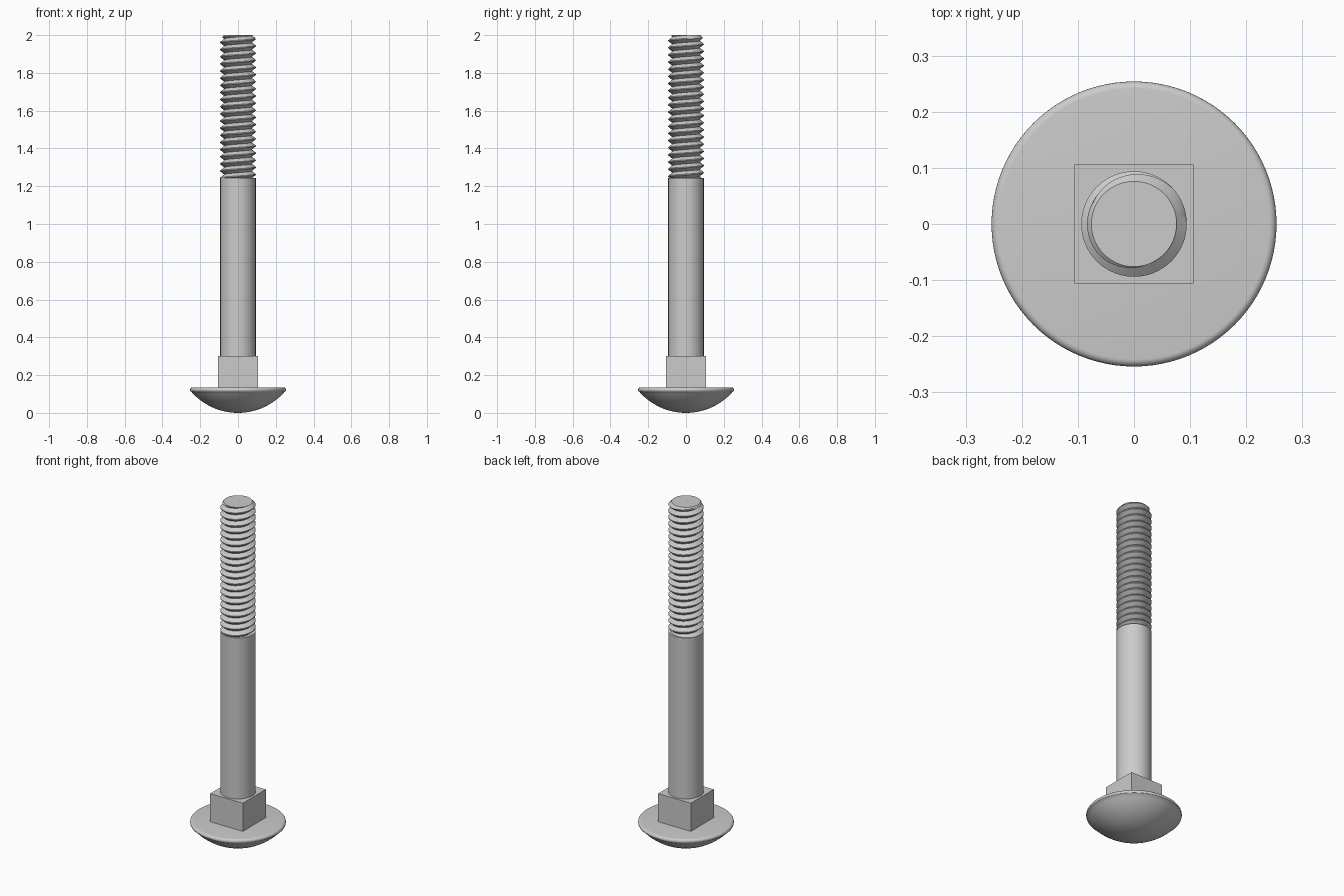
import bpy, bmesh, math

if "Cube" in bpy.data.objects:
    bpy.data.objects.remove(bpy.data.objects["Cube"], do_unlink=True)

steel = bpy.data.materials.new("grey steel")
steel.use_nodes = True
GREY = (0.6, 0.6, 0.6, 1)
steel.diffuse_color = GREY
steel.node_tree.nodes["Principled BSDF"].inputs["Base Color"].default_value = GREY


def finish(bm, name, smooth_angle=None):
    bmesh.ops.remove_doubles(bm, verts=bm.verts, dist=1e-5)
    bmesh.ops.recalc_face_normals(bm, faces=bm.faces)
    mesh = bpy.data.meshes.new(name)
    bm.to_mesh(mesh)
    bm.free()
    mesh.materials.append(steel)
    obj = bpy.data.objects.new(name, mesh)
    bpy.context.collection.objects.link(obj)
    if smooth_angle:
        bpy.ops.object.select_all(action="DESELECT")
        obj.select_set(True)
        bpy.context.view_layer.objects.active = obj
        bpy.ops.object.shade_smooth_by_angle(angle=math.radians(smooth_angle))
    return obj


def lathe(name, profile, steps=96):
    bm = bmesh.new()
    verts = [bm.verts.new((r, 0, z)) for r, z in profile]
    edges = [bm.edges.new(pair) for pair in zip(verts, verts[1:])]
    bmesh.ops.spin(bm, geom=verts + edges, axis=(0, 0, 1), cent=(0, 0, 0),
                   angle=math.tau, steps=steps)
    return finish(bm, name, 35)


# Domed head: spherical cap, rounded rim, flat upper face
HEAD_TOP, RIM = 0.135, 0.254
dome_r = 0.329
dome_end = math.asin(0.248 / dome_r)
profile = []
for i in range(17):
    a = dome_end * i / 16
    profile.append((dome_r * math.sin(a), dome_r * (1 - math.cos(a))))
fillet = 0.013
for i in range(9):
    a = math.radians(-35 + 125 * i / 8)
    profile.append((RIM - fillet + fillet * math.cos(a),
                    HEAD_TOP - fillet + fillet * math.sin(a)))
profile.append((0, HEAD_TOP))
lathe("domed_head", profile)

# Square neck
NECK_TOP, NECK_HALF = 0.3, 0.106
bm = bmesh.new()
bmesh.ops.create_cube(bm, size=1)
for v in bm.verts:
    v.co.x *= 2 * NECK_HALF
    v.co.y *= 2 * NECK_HALF
    v.co.z = NECK_TOP if v.co.z > 0 else HEAD_TOP
finish(bm, "square_neck")

# Plain shank
SHANK_R, SHANK_TOP = 0.094, 1.243
lathe("plain_shank", [(0, NECK_TOP), (SHANK_R, NECK_TOP),
                      (SHANK_R, SHANK_TOP), (0, SHANK_TOP)])

# Right-handed thread: a helical sheet trimmed at both ends
PITCH, ROOT_R, TIP_R, TOP = 0.0378, 0.073, 0.076, 2.0
SIDES = 72
KNOTS = (0, 0.22, 0.44, 0.56, 0.78)   # root, flank, crest, crest, flank


def thread_radius(phase):
    distance = abs(phase % 1 - 0.5)   # zero at the crest
    t = min(max((0.5 - distance) / 0.44, 0), 1)
    return ROOT_R + (SHANK_R - ROOT_R) * t


bm = bmesh.new()
turns = math.ceil((TOP - SHANK_TOP) / PITCH) + 1
columns = []
for s in range(SIDES + 1):
    angle = math.tau * s / SIDES
    column = []
    for turn in range(-1, turns + 1):
        for k in KNOTS:
            z = SHANK_TOP + PITCH * (turn + k + s / SIDES)
            z = min(max(z, SHANK_TOP), TOP)
            r = thread_radius((z - SHANK_TOP) / PITCH - s / SIDES)
            r = min(r, TIP_R + (TOP - z))
            if z == TOP:
                r = TIP_R
            column.append(bm.verts.new((r * math.cos(angle), r * math.sin(angle), z)))
    columns.append(column)
for a, b in zip(columns, columns[1:]):
    for i in range(len(a) - 1):
        bm.faces.new((a[i], b[i], b[i + 1], a[i + 1]))
# End face
bm.faces.new([c[-1] for c in columns[:-1]])
finish(bm, "thread", 30)
